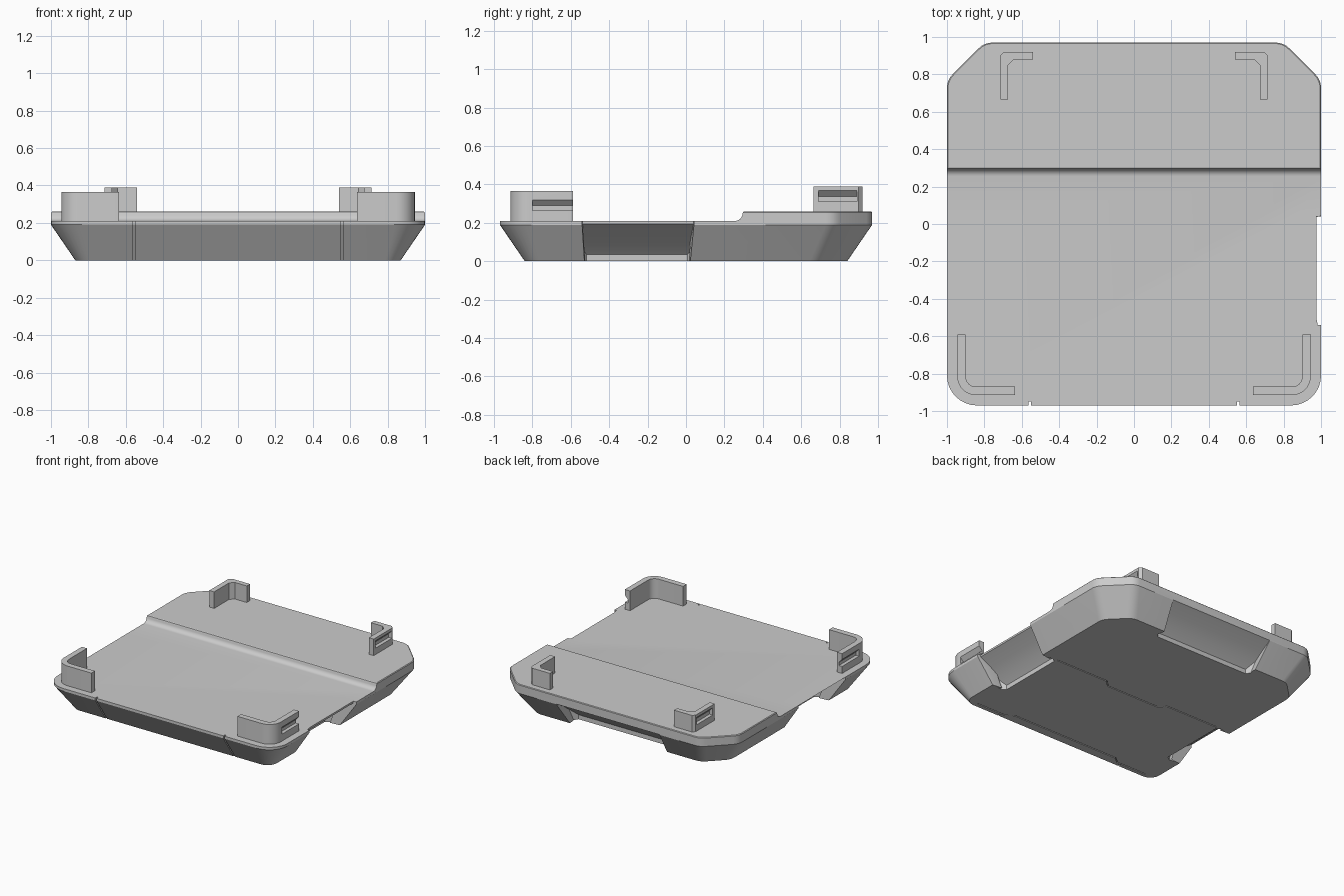
import bpy, bmesh, math

cube = bpy.data.objects.get("Cube")
if cube:
    bpy.data.objects.remove(cube, do_unlink=True)

grey = bpy.data.materials.new("plain_grey")
grey.use_nodes = True
COLOUR = (0.6, 0.6, 0.6, 1)
grey.diffuse_color = COLOUR
grey.node_tree.nodes["Principled BSDF"].inputs["Base Color"].default_value = COLOUR


def loft(name, rings):
    """Join matching rings of 3D points and cap both ends."""
    bm = bmesh.new()
    loops = [[bm.verts.new(p) for p in ring] for ring in rings]
    n = len(loops[0])
    for a, b in zip(loops, loops[1:]):
        for i in range(n):
            j = (i + 1) % n
            bm.faces.new((a[i], a[j], b[j], b[i]))
    caps = [bm.faces.new(loops[0]), bm.faces.new(loops[-1])]
    bmesh.ops.triangulate(bm, faces=caps)
    bmesh.ops.recalc_face_normals(bm, faces=bm.faces[:])
    if bm.calc_volume(signed=True) < 0:
        bmesh.ops.reverse_faces(bm, faces=bm.faces[:])
    mesh = bpy.data.meshes.new(name)
    bm.to_mesh(mesh)
    bm.free()
    mesh.materials.append(grey)
    obj = bpy.data.objects.new(name, mesh)
    bpy.context.collection.objects.link(obj)
    return obj


def prism(name, outline, z0, z1):
    return loft(name, [[(x, y, z) for x, y in outline] for z in (z0, z1)])


def activate(obj):
    bpy.ops.object.select_all(action='DESELECT')
    bpy.context.view_layer.objects.active = obj
    obj.select_set(True)


def volume(mesh):
    bm = bmesh.new()
    bm.from_mesh(mesh)
    v = bm.calc_volume(signed=True)
    bm.free()
    return v


def carve(obj, cutter):
    """Subtract the cutter, using the first solver that gives a sound solid."""
    cutter.hide_render = True
    before = volume(obj.data)
    mod = obj.modifiers.new("cut", 'BOOLEAN')
    mod.operation = 'DIFFERENCE'
    mod.object = cutter
    for solver in ('EXACT', 'MANIFOLD', 'FLOAT'):
        mod.solver = solver
        graph = bpy.context.evaluated_depsgraph_get()
        graph.update()
        result = bpy.data.meshes.new_from_object(obj.evaluated_get(graph))
        if 0.6 * before < volume(result) < before:
            obj.data = result
            break
    obj.modifiers.remove(mod)
    bpy.data.objects.remove(cutter, do_unlink=True)


def finish(obj):
    activate(obj)
    bpy.ops.object.shade_smooth_by_angle(angle=math.radians(25))


def arc(cx, cy, r, a0, a1, n):
    angles = [math.radians(a0 + (a1 - a0) * i / n) for i in range(n + 1)]
    return [(cx + r * math.cos(a), cy + r * math.sin(a)) for a in angles]


def body_outline(inset):
    """Rounded front corners, clipped back corners."""
    w, f, b = 1 - inset, -0.97 + inset, 0.97 - inset
    r = 0.16 - 0.6 * inset
    s, k = 0.1, math.tan(math.radians(22.5))
    cut = 0.2 - 0.35 * inset
    half = arc(w - r, f + r, r, -90, 0, 8)
    half += arc(w - s, b - cut - s * k, s, 0, 45, 4)
    half += arc(w - cut - s * k, b - s, s, 45, 90, 4)
    return half + [(-x, y) for x, y in reversed(half)]


# Tapered body with a raised rear deck
LAYERS = [(0, 0.13), (0.19, 0), (0.255, 0), (0.26, 0.005)]
body = loft("body", [[(x, y, z) for x, y in body_outline(i)] for z, i in LAYERS])

# Lower front deck, meeting the rear one in a curved step
step = [(-1.2, 0.21)] + arc(0.255, 0.25, 0.04, -90, 0, 6)
step += [(0.298, 0.257), (0.305, 0.261), (0.305, 0.4), (-1.2, 0.4)]
carve(body, loft("step_cutter", [[(x, y, z) for y, z in step] for x in (-1.2, 1.2)]))

# Hand scoops under both sides and the back
SCOOP = [(0.75, -0.1), (0.75, 0.035), (0.81, 0.09), (0.88, 0.14), (0.975, 0.195)]


def scoop(top, start, end, place):
    profile = SCOOP + [(0.976, top), (1.2, top), (1.2, -0.1)]
    rings = []
    for edge, turn in ((start, 1), (end, -1)):
        rings.append([place(d, edge + turn * max(0, 0.81 - d) * 0.7, z)
                      for d, z in profile])
    carve(body, loft("scoop_cutter", rings))


scoop(0.5, -0.56, 0.05, lambda d, t, z: (d, t, z))
scoop(0.5, -0.56, 0.05, lambda d, t, z: (-d, t, z))
scoop(0.197, -0.45, 0.45, lambda d, t, z: (t, d, z))

# Seams in the front wall
for side in (-1, 1):
    x = side * 0.557
    seam = [(-1.1, -0.1), (-0.82, -0.1), (-0.82, 0.0), (-0.95, 0.19),
            (-0.95, 0.4), (-1.1, 0.4)]
    carve(body, loft("seam_cutter", [[(x + o, y, z) for y, z in seam]
                                     for o in (-0.006, 0.006)]))

# Stepped panel seams in the underside
for y_out, y_in, end, jog in ((0.03, -0.02, 0.74, 0.28), (-0.81, -0.77, 0.78, 0.52)):
    half = [(jog - 0.05, y_in), (jog, y_out), (end, y_out)]
    path = [(-x, y) for x, y in reversed(half)] + half
    strip = path + [(x, y + 0.008) for x, y in reversed(path)]
    carve(body, prism("panel_cutter", strip, -0.05, 0.008))
finish(body)


def flip(points, side):
    return [(side * x, y) for x, y in points]


def slot(clip, side, x, y0, y1, z0, z1):
    """Catch recess in the outer face, with a sloping roof."""
    depth = 0.028
    section = [(x + 0.05, z0), (x - depth, z0), (x - depth, z1 - 0.03),
               (x, z1), (x + 0.05, z1)]
    carve(clip, loft("slot_cutter", [[(side * a, y, z) for a, z in section]
                                     for y in (y0, y1)]))


# Corner clips that hold the load
for side, word in ((1, "left"), (-1, "right")):
    front = [(0.635, -0.87), (0.635, -0.915)]
    front += arc(0.845, -0.815, 0.1, -90, 0, 8)
    front += [(0.945, -0.59), (0.9, -0.59)]
    front += arc(0.845, -0.815, 0.055, 0, -90, 8)
    clip = prism("front_clip_" + word, flip(front, side), 0.205, 0.365)
    slot(clip, side, 0.945, -0.8, -0.55, 0.265, 0.32)
    finish(clip)

    back = [(0.54, 0.88), (0.54, 0.92), (0.695, 0.92), (0.715, 0.9),
            (0.715, 0.665), (0.673, 0.665), (0.673, 0.85), (0.643, 0.88)]
    clip = prism("back_clip_" + word, flip(back, side), 0.255, 0.39)
    slot(clip, side, 0.715, 0.69, 0.89, 0.31, 0.368)
    finish(clip)
